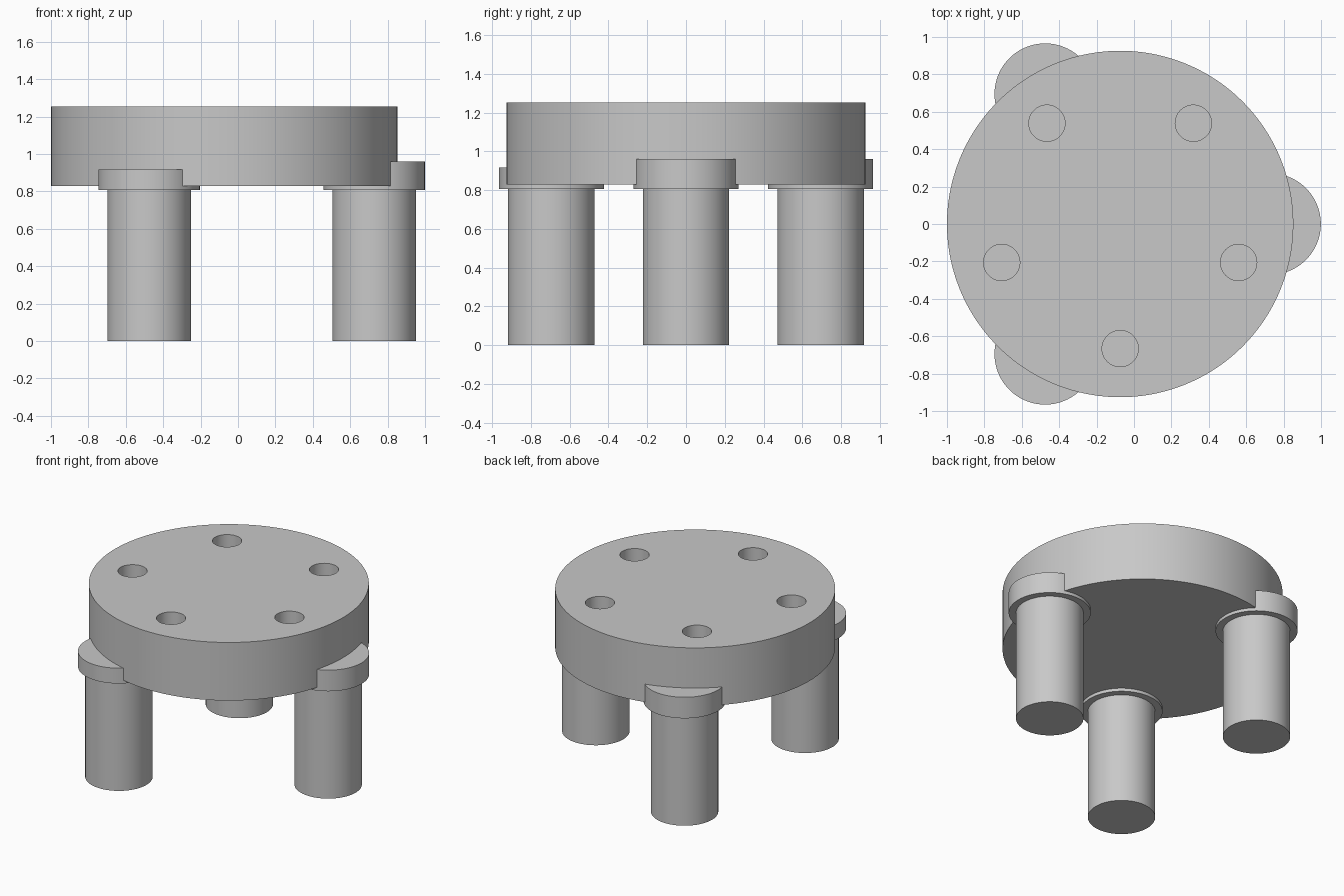
import bpy
from math import cos, sin, radians

cube = bpy.data.objects.get("Cube")
if cube:
    bpy.data.objects.remove(cube, do_unlink=True)

CENTRE_X = -0.074
SEAT_BOTTOM, SEAT_TOP = 0.829, 1.253
COLLAR_BOTTOM = 0.806
HOLE_FLOOR = 1.0

grey = bpy.data.materials.new("plain_grey")
grey.use_nodes = True
colour = (0.58, 0.58, 0.58, 1)
grey.diffuse_color = colour
grey.node_tree.nodes["Principled BSDF"].inputs["Base Color"].default_value = colour


def cylinder(name, x, y, radius, bottom, top, sides=96):
    bpy.ops.mesh.primitive_cylinder_add(
        vertices=sides, radius=radius, depth=top - bottom,
        location=(x, y, (bottom + top) / 2))
    obj = bpy.context.object
    obj.name = name
    obj.data.materials.append(grey)
    return obj


def smooth(obj):
    bpy.ops.object.select_all(action='DESELECT')
    obj.select_set(True)
    bpy.context.view_layer.objects.active = obj
    bpy.ops.object.shade_smooth_by_angle(angle=radians(30))


def on_ring(radius, degrees):
    a = radians(degrees)
    return CENTRE_X + radius * cos(a), radius * sin(a)


# Round seat with five blind holes in its top
seat = cylinder("seat", CENTRE_X, 0, 0.926, SEAT_BOTTOM, SEAT_TOP, 160)
for i in range(5):
    x, y = on_ring(0.666, -90 + 72 * i)
    cutter = cylinder("hole_cutter", x, y, 0.097, HOLE_FLOOR, SEAT_TOP + 0.1, 64)
    cutter.hide_render = True
    bpy.context.view_layer.objects.active = seat
    cut = seat.modifiers.new("hole", 'BOOLEAN')
    cut.operation = 'DIFFERENCE'
    cut.solver = 'EXACT'
    cut.object = cutter
    bpy.ops.object.modifier_apply(modifier=cut.name)
    bpy.data.objects.remove(cutter, do_unlink=True)
smooth(seat)

# Three legs with collars let into the seat; the front collar is lower
for side, angle, collar_top in (("left", 0, 0.96), ("back", 120, 0.96),
                                ("front", 240, 0.918)):
    x, y = on_ring(0.802, angle)
    smooth(cylinder(side + "_leg", x, y, 0.223, 0, SEAT_BOTTOM + 0.02))
    smooth(cylinder(side + "_collar", x, y, 0.271, COLLAR_BOTTOM, collar_top))
